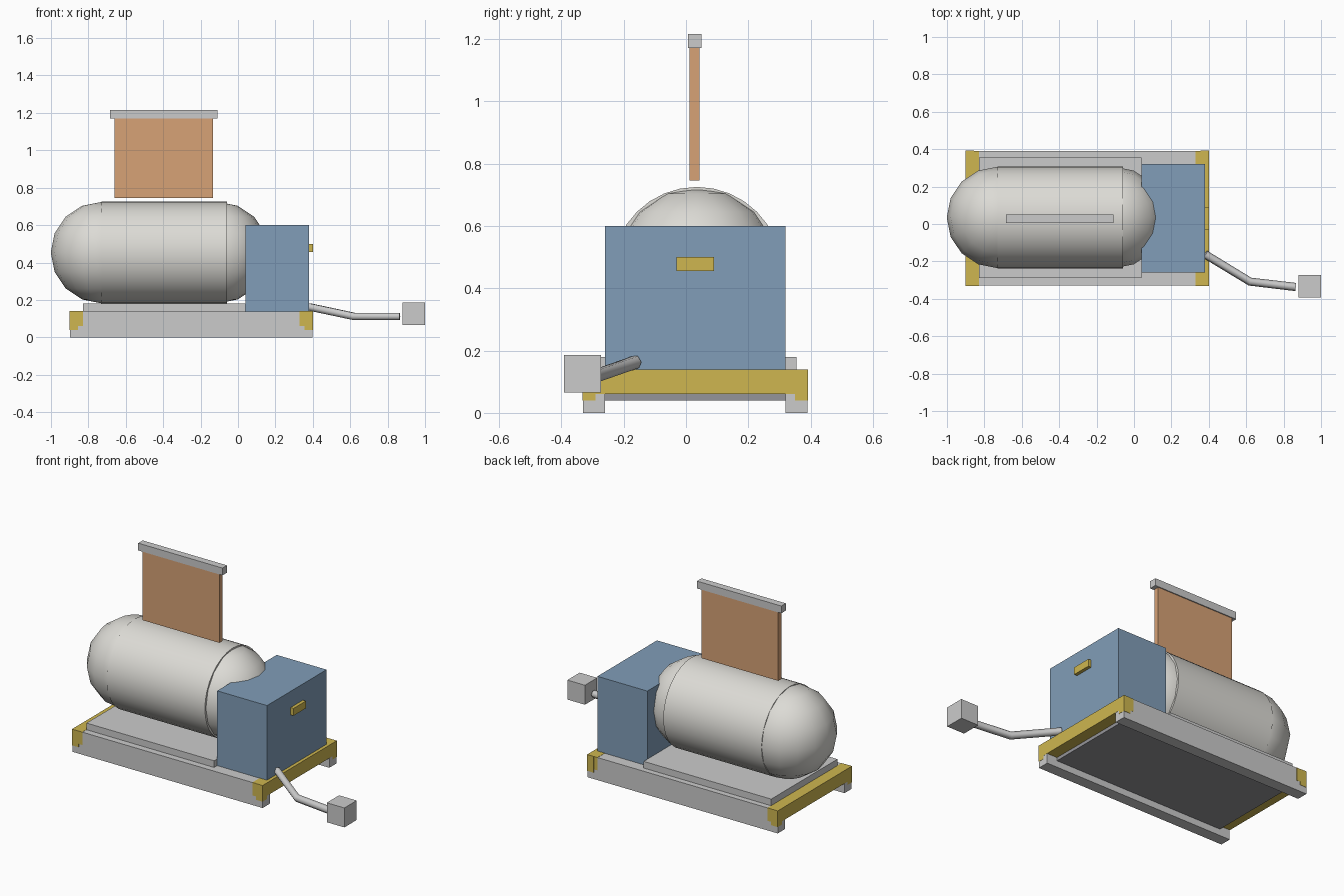
import bpy
from math import pi

if "Cube" in bpy.data.objects:
    bpy.data.objects.remove(bpy.data.objects["Cube"])


def material(name, rgb):
    m = bpy.data.materials.new(name)
    m.diffuse_color = (*rgb, 1)
    m.use_nodes = True
    m.node_tree.nodes["Principled BSDF"].inputs["Base Color"].default_value = m.diffuse_color
    return m


YELLOW = material("yellow", (0.62, 0.47, 0.08))
BLUE = material("blue", (0.22, 0.34, 0.48))
COPPER = material("orange_brown", (0.68, 0.36, 0.18))
CREAM = material("off_white", (0.72, 0.71, 0.67))
DARK = material("dark_grey", (0.3, 0.3, 0.32))


def box(name, x, y, z, mat=None):
    """Box from (min, max) ranges."""
    bpy.ops.mesh.primitive_cube_add(size=1, location=[sum(r) / 2 for r in (x, y, z)])
    o = bpy.context.object
    o.name = name
    o.scale = [r[1] - r[0] for r in (x, y, z)]
    bpy.ops.object.transform_apply(location=False, rotation=False, scale=True)
    if mat:
        o.data.materials.append(mat)
    return o


# Skid base: two rails, deck between them, yellow end bars wrapping the corners
for side, y in (("front", (-0.33, -0.26)), ("back", (0.32, 0.39))):
    box(side + "_skid_rail", (-0.899, 0.399), y, (0, 0.139))
box("deck", (-0.83, 0.33), (-0.26, 0.32), (0.04, 0.139), DARK)
for side, x, xc in (("left", (-0.9, -0.83), (-0.9, -0.855)),
                    ("right", (0.33, 0.4), (0.355, 0.4))):
    box(side + "_end_bar", x, (-0.331, 0.391), (0.06, 0.14), YELLOW)
    for end, y in (("front", (-0.332, -0.29)), ("back", (0.35, 0.392))):
        box(f"{side}_{end}_corner_cap", xc, y, (0.04, 0.14), YELLOW)

# Tank saddle plate
box("tank_tray", (-0.83, 0.04), (-0.29, 0.355), (0.139, 0.18))

# Tank: smooth barrel with faceted-outline domed ends
YC, ZC, R = 0.035, 0.453, 0.272
bpy.ops.mesh.primitive_cylinder_add(vertices=32, radius=R, depth=0.67,
                                    location=(-0.395, YC, ZC), rotation=(0, pi / 2, 0))
parts = [("tank_barrel", bpy.context.object)]
for name, x in (("left_tank_dome", -0.73), ("right_tank_dome", -0.105)):
    bpy.ops.mesh.primitive_uv_sphere_add(segments=16, ring_count=8, radius=R - 0.001,
                                         location=(x, YC, ZC))
    parts.append((name, bpy.context.object))
for name, o in parts:
    o.name = name
    o.data.materials.append(CREAM)
    bpy.ops.object.select_all(action='DESELECT')
    o.select_set(True)
    bpy.context.view_layer.objects.active = o
    bpy.ops.object.shade_smooth_by_angle(angle=pi / 6)

# Equipment cabinet and handle
box("cabinet", (0.04, 0.38), (-0.26, 0.32), (0.139, 0.6), BLUE)
box("cabinet_handle", (0.375, 0.4), (-0.03, 0.09), (0.455, 0.5), YELLOW)

# Upright panel floating above the tank, with a top rail
box("panel", (-0.66, -0.135), (0.012, 0.044), (0.745, 1.17), COPPER)
box("panel_top_rail", (-0.685, -0.11), (0.006, 0.05), (1.17, 1.215))

# Bent hose running out to a connector block
curve = bpy.data.curves.new("hose", 'CURVE')
curve.dimensions = '3D'
curve.bevel_depth = 0.022
curve.bevel_resolution = 1
curve.use_fill_caps = True
spline = curve.splines.new('POLY')
path = [(0.38, -0.162, 0.163), (0.62, -0.308, 0.112), (0.865, -0.337, 0.112)]
spline.points.add(len(path) - 1)
for p, co in zip(spline.points, path):
    p.co = (*co, 1)
bpy.context.collection.objects.link(bpy.data.objects.new("hose", curve))
box("connector_block", (0.88, 1.0), (-0.392, -0.272), (0.065, 0.185))
